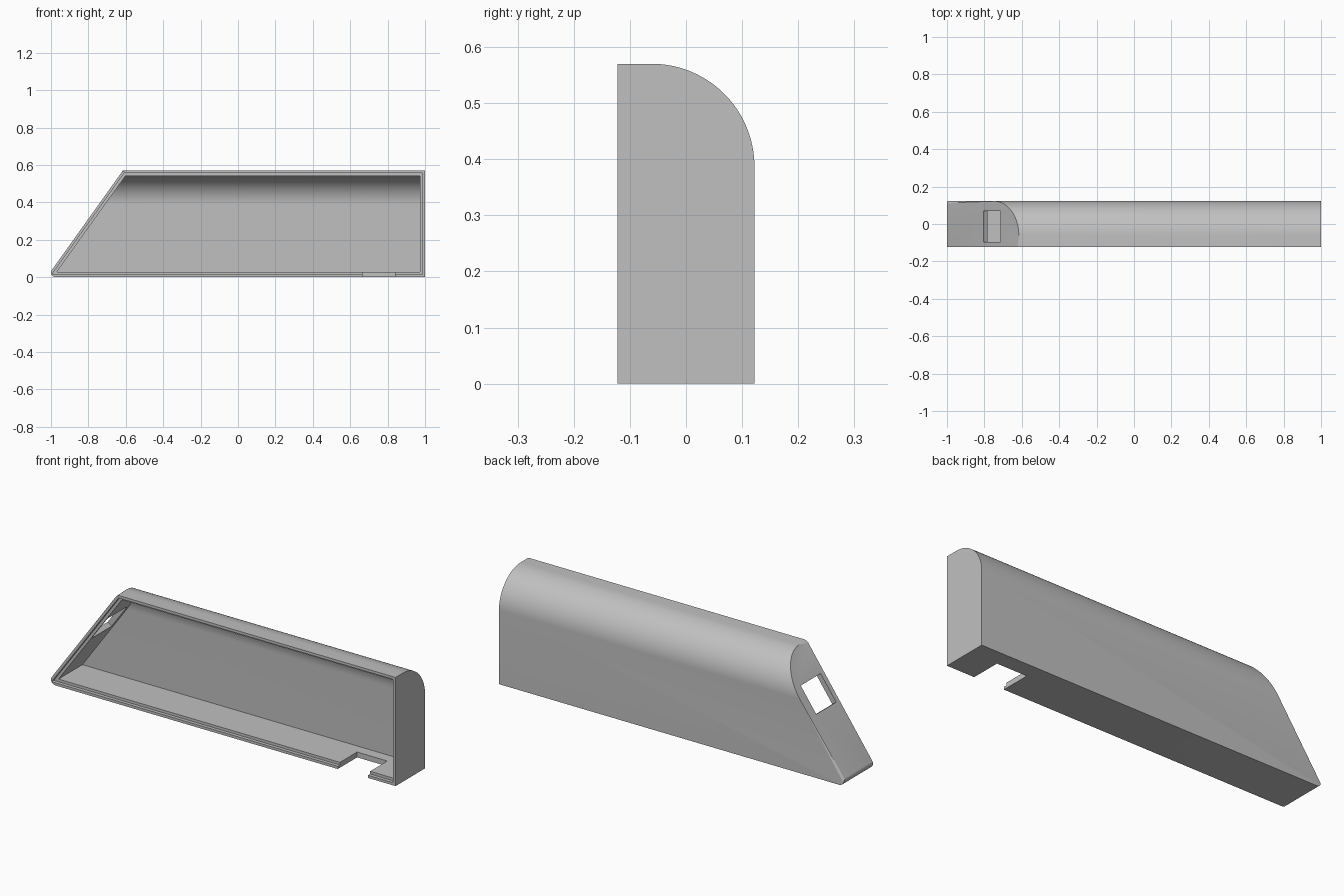
import bpy, bmesh, math
from mathutils import Vector, Matrix

cube = bpy.data.objects.get("Cube")
if cube:
    bpy.data.objects.remove(cube)

SLOPE = math.atan(1.4)      # tilt of the slanted end
FOOT = -1.023               # where the slanted end would meet the ground
HEIGHT, HALF, ROUND = 0.57, 0.122, 0.183
WALL, FILLET = 0.028, 0.025

plastic = bpy.data.materials.new("light_grey_plastic")
plastic.use_nodes = True
grey = (0.53, 0.53, 0.53, 1)
plastic.diffuse_color = grey
plastic.node_tree.nodes["Principled BSDF"].inputs["Base Color"].default_value = grey


def make_object(name, bm):
    bmesh.ops.recalc_face_normals(bm, faces=bm.faces)
    mesh = bpy.data.meshes.new(name)
    bm.to_mesh(mesh)
    bm.free()
    mesh.materials.append(plastic)
    obj = bpy.data.objects.new(name, mesh)
    bpy.context.collection.objects.link(obj)
    return obj


def prism(bm, start, end):
    """Solid between two matching loops; returns the start cap."""
    a = [bm.verts.new(p) for p in start]
    b = [bm.verts.new(p) for p in end]
    cap = bm.faces.new(a)
    bm.faces.new(b[::-1])
    for i in range(len(a)):
        j = (i + 1) % len(a)
        bm.faces.new((a[j], a[i], b[i], b[j]))
    return cap


def body(name, inset, front, back, fillet=False):
    """Housing form, shrunk by inset, reaching from front to back in y."""
    top = HEIGHT - inset
    r = min(ROUND - inset, back - front)
    profile = [(front, inset), (back, inset)]
    steps = 24 if back > 0 else 0
    for i in range(steps + 1):
        if not steps:
            profile.append((back, top))
            break
        t = math.pi / 2 * i / steps
        profile.append((back - r + r * math.cos(t), top - r + r * math.sin(t)))
    profile.append((front, top))
    shift = FOOT + inset / math.sin(SLOPE)
    bm = bmesh.new()
    cap = prism(bm, [(shift + z / 1.4, y, z) for y, z in profile],
                [(1 - inset, y, z) for y, z in profile])
    if fillet:
        # soften the back and top edges of the slanted end
        edges = [e for e in cap.edges
                 if max(v.co.z for v in e.verts) > 0.01
                 and max(v.co.y for v in e.verts) > front + 0.001]
        bmesh.ops.bevel(bm, geom=edges, offset=0.03, offset_type='WIDTH',
                        segments=5, profile=0.5, affect='EDGES',
                        clamp_overlap=False)
    return make_object(name, bm)


def box(name, size, matrix):
    bm = bmesh.new()
    bmesh.ops.create_cube(bm, size=1, matrix=matrix @ Matrix.Diagonal((*size, 1)))
    return make_object(name, bm)


def cut(target, cutter):
    cutter.hide_render = True
    mod = target.modifiers.new("cut", 'BOOLEAN')
    mod.operation = 'DIFFERENCE'
    mod.solver = 'EXACT'
    mod.object = cutter
    bpy.context.view_layer.objects.active = target
    bpy.ops.object.modifier_apply(modifier=mod.name)
    bpy.data.objects.remove(cutter)


housing = body("housing_shell", 0, -HALF, HALF, fillet=True)

# Rounded toe of the slanted end
arc = []
for i in range(9):
    t = -math.pi / 2 - (math.pi - SLOPE) * i / 8
    arc.append((-1 + FILLET + FILLET * math.cos(t), FILLET + FILLET * math.sin(t)))
arc.append((-1.2, -0.1))
bm = bmesh.new()
prism(bm, [(x, -0.3, z) for x, z in arc], [(x, 0.3, z) for x, z in arc])
cut(housing, make_object("toe_cutter", bm))

# Hollow inside and stepped lip around the open front
cut(housing, body("cavity_cutter", WALL, -0.2, HALF - WALL))
cut(housing, body("lip_cutter", WALL / 2, -0.2, -HALF + 0.018))

# Notch in the floor
cut(housing, box("notch_cutter", (0.175, 0.32, 0.1),
                 Matrix.Translation((0.752, -HALF, -0.01))))

# Window through the slanted end
x = -0.76
cut(housing, box("window_cutter", (0.155, 0.165, 0.14),
                 Matrix.Translation((x, -0.0125, (x - FOOT) * 1.4))
                 @ Matrix.Rotation(-SLOPE, 4, 'Y')))

bpy.ops.object.select_all(action='DESELECT')
housing.select_set(True)
bpy.context.view_layer.objects.active = housing
bpy.ops.object.shade_smooth_by_angle(angle=math.radians(30))
